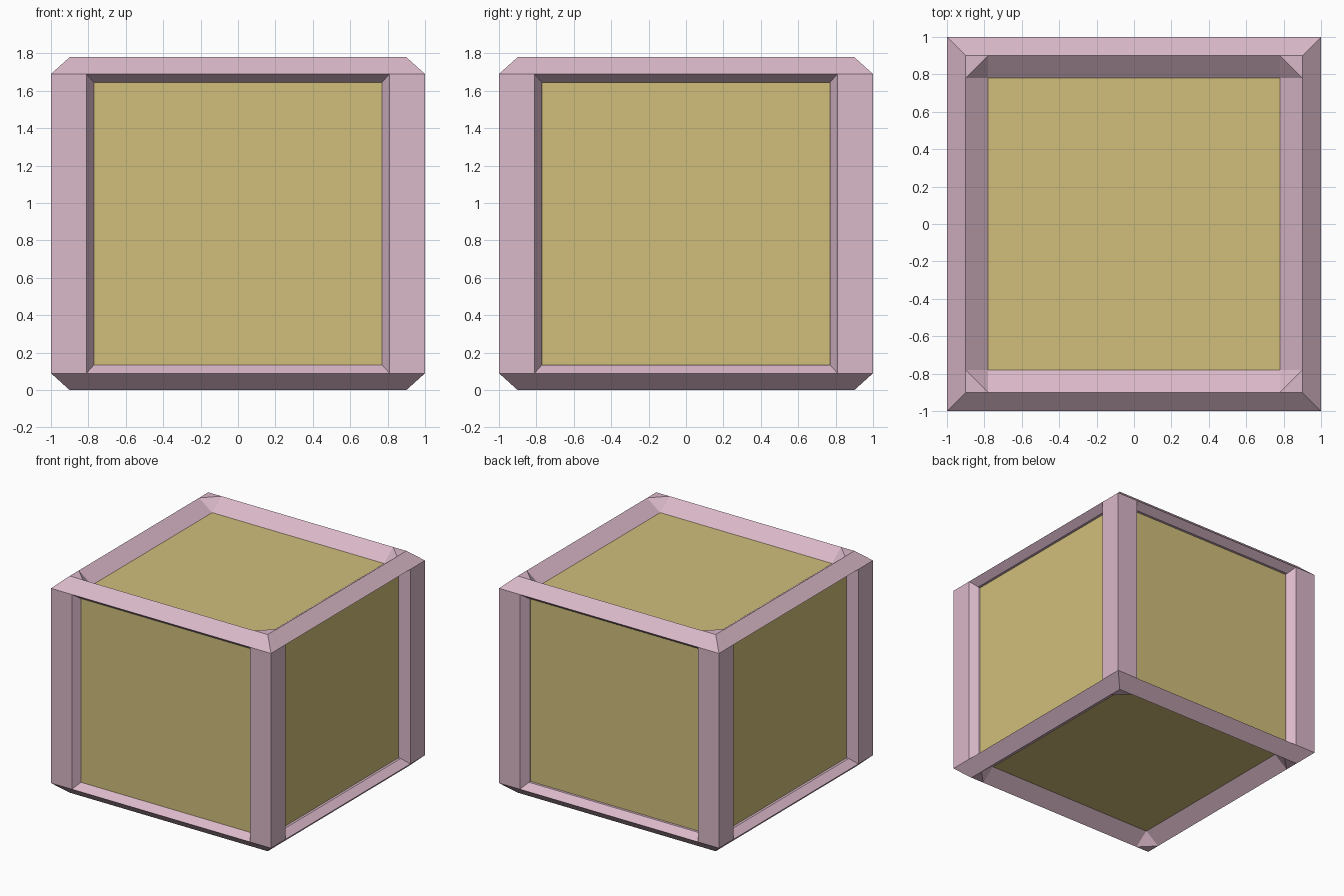
import bpy, bmesh, math
from mathutils import Matrix, Vector

if "Cube" in bpy.data.objects:
    bpy.data.objects.remove(bpy.data.objects["Cube"])

H = 1.78            # total height
MID = H / 2
OUT, RIDGE, INNER = 1.0, 0.9, 0.78
EDGE = 1.69 - MID   # bevel start, measured from mid height
PANEL = 1.69 - MID
TOP = MID


def material(name, rgb):
    m = bpy.data.materials.new(name)
    m.diffuse_color = (*rgb, 1)
    m.use_nodes = True
    m.node_tree.nodes["Principled BSDF"].inputs["Base Color"].default_value = m.diffuse_color
    return m


def finish(name, bm, mat):
    bmesh.ops.remove_doubles(bm, verts=bm.verts, dist=0.0005)
    bmesh.ops.recalc_face_normals(bm, faces=bm.faces)
    mesh = bpy.data.meshes.new(name)
    bm.to_mesh(mesh)
    bm.free()
    obj = bpy.data.objects.new(name, mesh)
    obj.location.z = MID
    mesh.materials.append(mat)
    bpy.context.collection.objects.link(obj)
    return obj


pink = material("frame_pink", (0.70, 0.48, 0.58))
yellow = material("panel_yellow", (0.64, 0.52, 0.20))

# Faces of one front side (facing -y), spun four times around z
side = []

# Corner post faces and the sloping lip round the panel opening
for s in (-1, 1):
    side.append([(s * 0.81, -OUT, -EDGE), (s * OUT, -OUT, -EDGE),
                 (s * OUT, -OUT, EDGE), (s * 0.81, -OUT, EDGE)])


def rect(x, y, z):
    return [(-x, y, -z), (x, y, -z), (x, y, z), (-x, y, z)]


loops = [rect(0.81, -OUT, EDGE), rect(0.77, -0.94, 0.755), rect(0.77, -0.915, 0.755)]
for a, b in zip(loops, loops[1:]):
    for i in range(4):
        j = (i + 1) % 4
        side.append([a[i], a[j], b[j], b[i]])

# Top and bottom rims: outer bevel, inner slope, corner fillets
for s in (-1, 1):
    e, t, p = s * EDGE, s * TOP, s * (PANEL - 0.001)
    side.append([(-OUT, -OUT, e), (OUT, -OUT, e), (RIDGE, -RIDGE, t), (-RIDGE, -RIDGE, t)])
    side.append([(-INNER, -RIDGE, t), (INNER, -RIDGE, t), (INNER, -INNER, p), (-INNER, -INNER, p)])
    side.append([(RIDGE, -RIDGE, t), (RIDGE, -INNER, t), (INNER, -RIDGE, t)])
    side.append([(INNER, -RIDGE, t), (RIDGE, -INNER, t), (INNER, -INNER, p)])

bm = bmesh.new()
for k in range(4):
    rot = Matrix.Rotation(k * math.pi / 2, 3, 'Z')
    for face in side:
        bm.faces.new([bm.verts.new(rot @ Vector(c)) for c in face])
finish("crate_frame", bm, pink)

# Inner box forming all six panels; its front sits flush with the lip
bm = bmesh.new()
bmesh.ops.create_cube(bm, size=2)
for v in bm.verts:
    v.co.x *= 0.92
    v.co.y = -0.94 if v.co.y < 0 else 0.92
    v.co.z *= PANEL
finish("crate_panels", bm, yellow)
